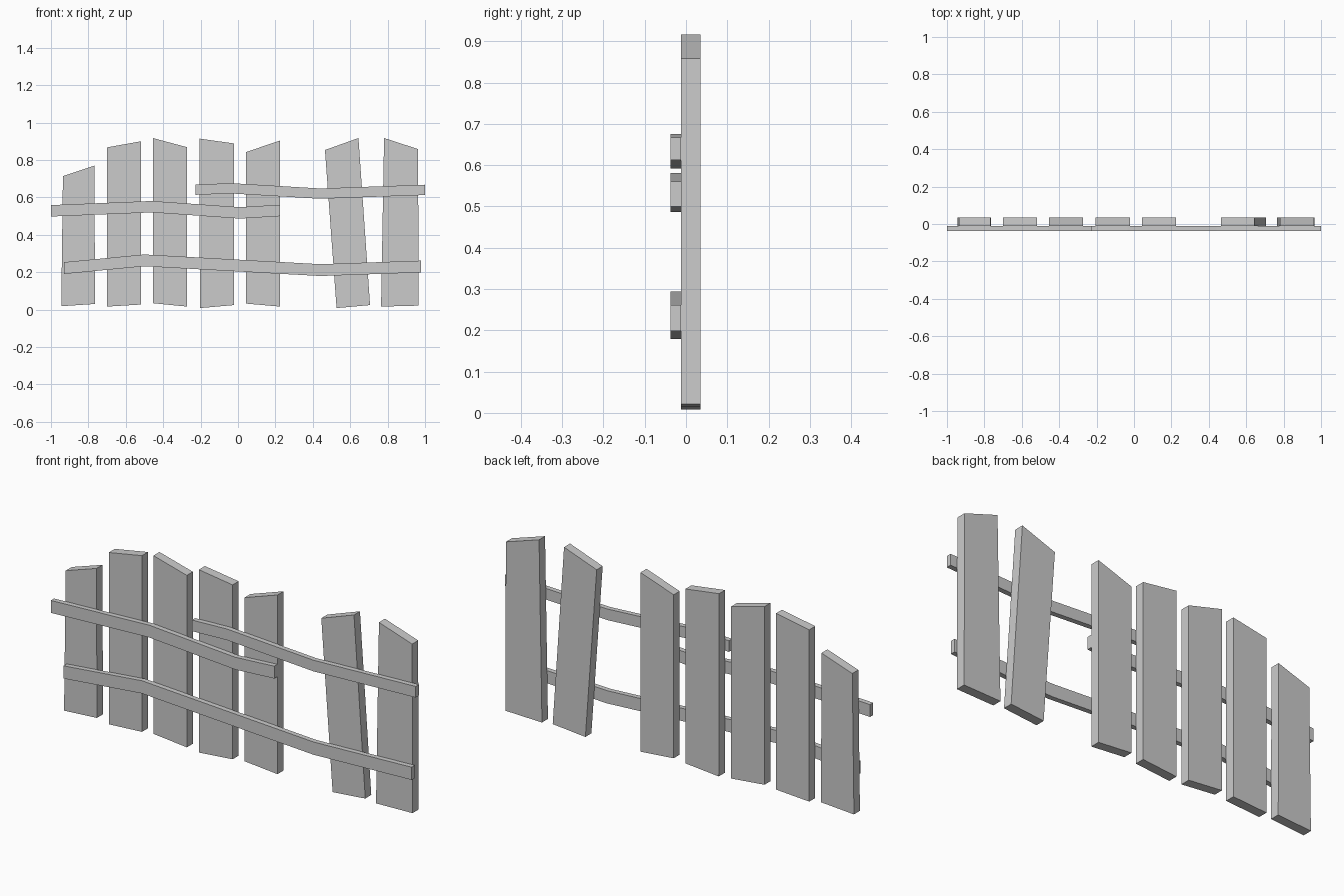
import bpy
import bmesh

cube = bpy.data.objects.get("Cube")
if cube:
    bpy.data.objects.remove(cube, do_unlink=True)

grey = bpy.data.materials.new("plain_grey")
grey.use_nodes = True
colour = (0.6, 0.6, 0.6, 1)
grey.diffuse_color = colour
grey.node_tree.nodes["Principled BSDF"].inputs["Base Color"].default_value = colour


def board(name, top, bottom, front, back):
    """Solid board between a top and a bottom edge line, given as (x, z) points."""
    bm = bmesh.new()
    sections = []
    for (tx, tz), (bx, bz) in zip(top, bottom):
        ring = [(tx, front, tz), (tx, back, tz), (bx, back, bz), (bx, front, bz)]
        sections.append([bm.verts.new(co) for co in ring])
    for a, b in zip(sections, sections[1:]):
        for i in range(4):
            j = (i + 1) % 4
            bm.faces.new((a[i], a[j], b[j], b[i]))
    bm.faces.new(sections[0])
    bm.faces.new(sections[-1])
    bmesh.ops.recalc_face_normals(bm, faces=bm.faces)
    mesh = bpy.data.meshes.new(name)
    bm.to_mesh(mesh)
    bm.free()
    mesh.materials.append(grey)
    obj = bpy.data.objects.new(name, mesh)
    bpy.context.collection.objects.link(obj)


FRONT, JOINT, BACK = -0.037, -0.012, 0.035

# Upright pickets: top left, top right, bottom left, bottom right
pickets = [
    ((-0.936, 0.714), (-0.767, 0.77), (-0.945, 0.018), (-0.765, 0.03)),
    ((-0.70, 0.867), (-0.518, 0.90), (-0.70, 0.016), (-0.518, 0.027)),
    ((-0.455, 0.917), (-0.272, 0.868), (-0.455, 0.034), (-0.272, 0.016)),
    ((-0.206, 0.914), (-0.021, 0.888), (-0.204, 0.008), (-0.021, 0.024)),
    ((0.043, 0.842), (0.225, 0.904), (0.043, 0.032), (0.225, 0.016)),
    ((0.465, 0.853), (0.644, 0.917), (0.527, 0.008), (0.706, 0.024)),
    ((0.781, 0.917), (0.963, 0.858), (0.765, 0.016), (0.965, 0.021)),
]
for n, (tl, tr, bl, br) in enumerate(pickets, 1):
    board(f"picket_{n}", (tl, tr), (bl, br), JOINT, BACK)

# Bent cross rails: centre line and height
rails = {
    "lower_rail": (0.063, [(-0.93, 0.222), (-0.5, 0.263), (0.44, 0.211), (0.978, 0.23)]),
    "upper_right_rail": (0.062, [(-0.93, 0), (0, 0)]),
    "upper_left_rail": (0.061, [(-1, 0.528), (-0.46, 0.55), (0.01, 0.517), (0.225, 0.53)]),
}
rails["upper_right_rail"] = (0.055, [(-0.227, 0.641), (-0.035, 0.648), (0.44, 0.62), (1, 0.64)])
for name, (height, line) in rails.items():
    board(name, [(x, z + height / 2) for x, z in line],
          [(x, z - height / 2) for x, z in line], FRONT, JOINT)
